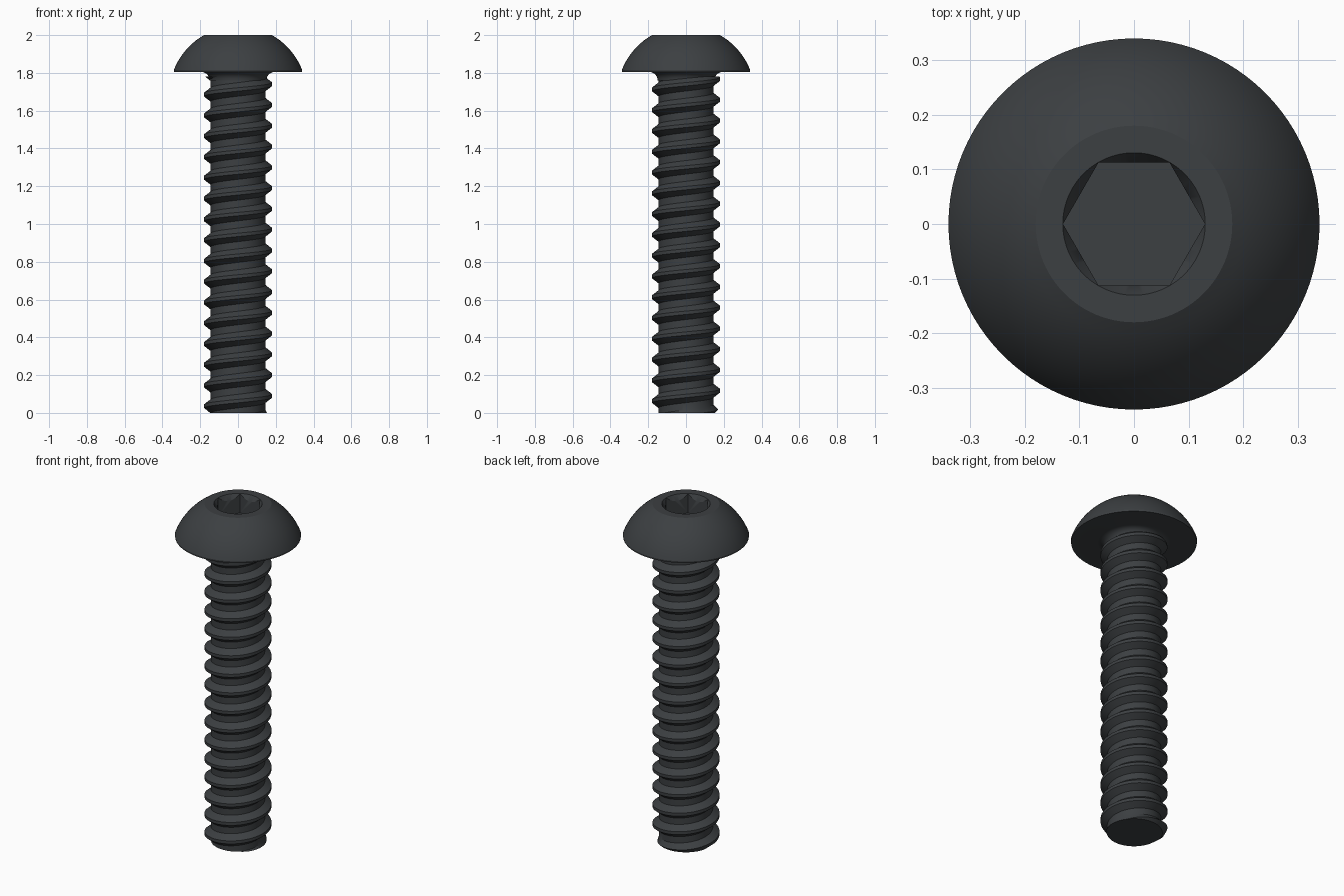
import bpy, bmesh
from math import pi, cos, sin, sqrt, radians

if "Cube" in bpy.data.objects:
    bpy.data.objects.remove(bpy.data.objects["Cube"])

steel = bpy.data.materials.new("black_steel")
steel.diffuse_color = (0.045, 0.05, 0.054, 1)
steel.use_nodes = True
steel.node_tree.nodes["Principled BSDF"].inputs["Base Color"].default_value = steel.diffuse_color


def finish(name, bm):
    bmesh.ops.remove_doubles(bm, verts=bm.verts, dist=1e-5)
    bmesh.ops.recalc_face_normals(bm, faces=bm.faces)
    me = bpy.data.meshes.new(name)
    bm.to_mesh(me)
    bm.free()
    ob = bpy.data.objects.new(name, me)
    bpy.context.collection.objects.link(ob)
    me.materials.append(steel)
    return ob


def skin(bm, cols):
    """Join neighbouring columns of points with quads."""
    vs = [[bm.verts.new(p) for p in col] for col in cols]
    for a, b in zip(vs, vs[1:]):
        for i in range(len(a) - 1):
            bm.faces.new((a[i], b[i], b[i + 1], a[i + 1]))


def lathe(name, profile, segs):
    bm = bmesh.new()
    skin(bm, [[(r * cos(2 * pi * s / segs), r * sin(2 * pi * s / segs), z)
               for r, z in profile] for s in range(segs + 1)])
    return finish(name, bm)


def smooth(ob, angle=30):
    bpy.ops.object.select_all(action='DESELECT')
    ob.select_set(True)
    bpy.context.view_layer.objects.active = ob
    bpy.ops.object.shade_smooth_by_angle(angle=radians(angle))


# Button head: spherical dome, thin rim, fillet under the head
ZC, R = 1.683, 0.3645
dome = [(sqrt(R * R - (z - ZC) ** 2), z)
        for z in [1.815 + 0.185 * i / 14 for i in range(15)]]
dome[-1] = (0.18, 2.0)
fillet = [(0.195 - 0.045 * sin(a), 1.76 + 0.045 * cos(a))
          for a in [pi / 2 * (1 - i / 6) for i in range(7)]]
head = lathe("button_head",
             [(0, 1.76)] + fillet + [(0.338, 1.805)] + dome + [(0, 2.0)], 96)

# Hex socket with a countersunk mouth
hex_cutter = lathe("hex_cutter", [(0, 1.885), (0.13, 1.885), (0.13, 2.1), (0, 2.1)], 6)
mouth_cutter = lathe("mouth_cutter",
                     [(0, 1.93), (0.0905, 1.93), (0.1475, 2.03), (0, 2.03)], 96)
for cutter in (hex_cutter, mouth_cutter):
    cutter.hide_render = True
    mod = head.modifiers.new(cutter.name, 'BOOLEAN')
    mod.operation = 'DIFFERENCE'
    mod.solver = 'EXACT'
    mod.object = cutter
    bpy.context.view_layer.objects.active = head
    bpy.ops.object.modifier_apply(modifier=mod.name)
    bpy.data.objects.remove(cutter)
smooth(head)

# Threaded shank: helical ridge, clamped to its ends and chamfered at the tip
PITCH, MINOR, MAJOR, TOP, SEGS = 0.11, 0.145, 0.18, 1.78, 72
RIDGE = [(-0.036, MINOR), (-0.009, MAJOR), (0.009, MAJOR), (0.036, MINOR)]


def radius(z, start):
    d = abs((z - start + PITCH / 2) % PITCH - PITCH / 2)
    t = min(1, max(0, (d - 0.009) / 0.027))
    return min(MAJOR + (MINOR - MAJOR) * t, 0.153 + z)


cols = []
for s in range(SEGS + 1):
    ang = 2 * pi * s / SEGS
    start = 0.09 + PITCH * (s / SEGS - 1)
    col = [(0, 0, 0)]
    for k in range(-2, 20):
        for dz, _ in RIDGE:
            z = min(TOP, max(0, start + k * PITCH + dz))
            r = radius(z, start)
            col.append((r * cos(ang), r * sin(ang), z))
    cols.append(col + [(0, 0, TOP)])
bm = bmesh.new()
skin(bm, cols)
shank = finish("threaded_shank", bm)
smooth(shank)
